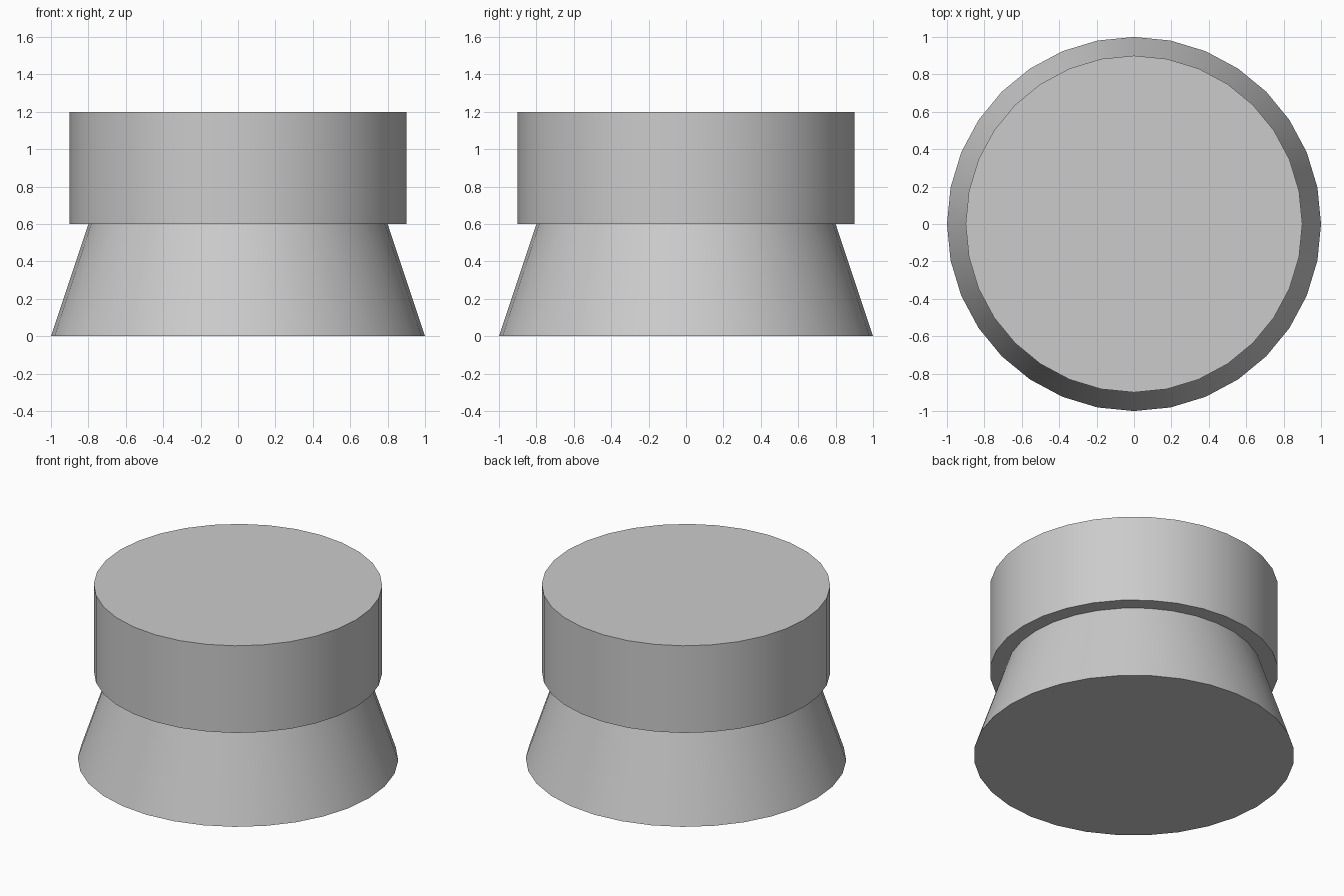
import bpy
import math

SIDES = 32

default_cube = bpy.data.objects.get("Cube")
if default_cube:
    bpy.data.objects.remove(default_cube, do_unlink=True)

# Single plain grey
grey = bpy.data.materials.new("light_grey")
grey.use_nodes = True
colour = (0.6, 0.6, 0.6, 1.0)
grey.diffuse_color = colour
grey.node_tree.nodes["Principled BSDF"].inputs["Base Color"].default_value = colour


def round_part(name, bottom_radius, top_radius, bottom, top):
    """Closed round solid with smooth sides and sharp rims."""
    bpy.ops.mesh.primitive_cone_add(
        vertices=SIDES, radius1=bottom_radius, radius2=top_radius,
        depth=top - bottom, location=(0, 0, (bottom + top) / 2))
    part = bpy.context.object
    part.name = name
    part.data.name = name
    part.data.materials.append(grey)
    bpy.ops.object.shade_smooth_by_angle(angle=math.radians(30))
    return part


# Flared foot
round_part("tapered_base", 1.0, 0.8, 0.0, 0.6)

# Straight-sided drum overhanging the foot
round_part("top_drum", 0.9, 0.9, 0.6, 1.2)
